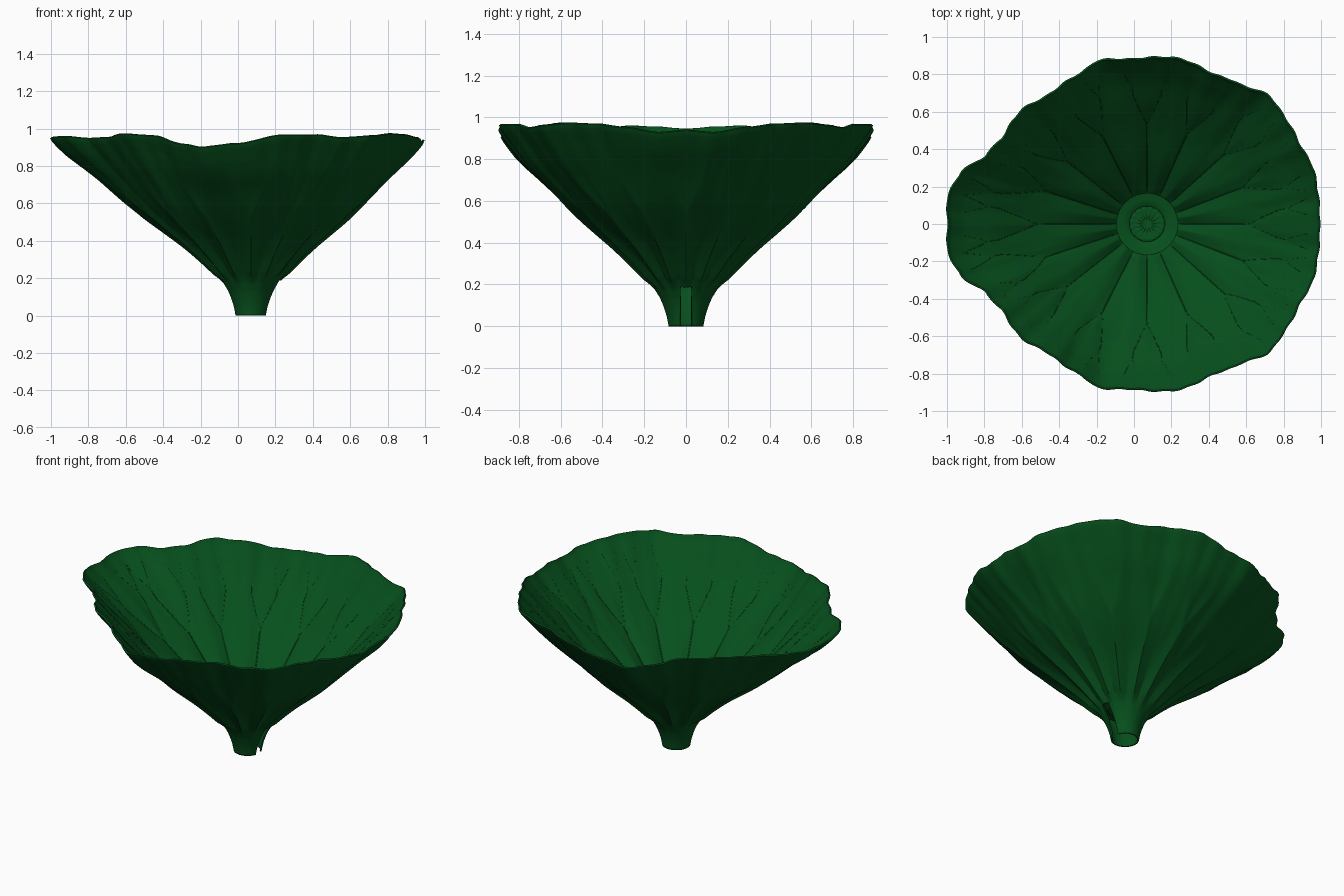
import bpy, bmesh, math
from mathutils import Vector

cube = bpy.data.objects.get("Cube")
if cube:
    bpy.data.objects.remove(cube)

CX = 0.07              # stem axis
COLS, ROWS = 480, 84

green = bpy.data.materials.new("leaf green")
green.use_nodes = True
colour = (0.002, 0.08, 0.012, 1)
green.diffuse_color = colour
green.node_tree.nodes["Principled BSDF"].inputs["Base Color"].default_value = colour

# angle, rim radius, rim height for one half; the other half mirrors it
RIM = [(0, .92, .94), (8, .925, .93), (19, .935, .955), (27, .92, .97), (37, .93, .975), (46, .945, .965),
       (57, .895, .955), (66, .877, .97), (79, .9, .97), (95, .885, .925), (107, .91, .905),
       (114, .88, .92), (127, .868, .965), (139, .907, .975), (149, .9, .955), (157, .936, .95),
       (165, 1.035, .96), (172, 1.075, .955), (180, 1.065, .945)]
# radius and height from the stem foot to the rim
PROFILE = [(.078, 0), (.088, .05), (.104, .1), (.126, .15), (.157, .205), (.22, .277), (.35, .397),
           (.55, .56), (.73, .742), (.84, .853), (.9, .92), (.92, .95)]
VEINS = [0, 21, 42, 66, 90, 117, 142, 162, 180]
VEINS += [-a for a in VEINS[1:-1]]


def spline(points, u):
    """Smooth curve through points, u in point indices."""
    i = min(int(u), len(points) - 2)
    f = u - i
    p = [Vector(points[max(0, min(len(points) - 1, i + k))]) for k in (-1, 0, 1, 2)]
    m0, m1 = (p[2] - p[0]) / 2, (p[3] - p[1]) / 2
    return (p[1] * (2 * f**3 - 3 * f**2 + 1) + m0 * (f**3 - 2 * f**2 + f)
            + p[2] * (3 * f**2 - 2 * f**3) + m1 * (f**3 - f**2))


def clamp(v):
    return max(0, min(1, v))


def rim_at(deg):
    d = abs(deg)
    i = max(k for k in range(len(RIM) - 1) if RIM[k][0] <= d)
    f = (d - RIM[i][0]) / (RIM[i + 1][0] - RIM[i][0])
    _, r, z = Vector(RIM[i]).lerp(Vector(RIM[i + 1]), f * f * (3 - 2 * f))
    return r + .003 * math.cos(math.radians(d * 45)), z


def branches(t):
    """Angular offsets of a vein's branches at radius fraction t."""
    if t < .6:
        return [0]
    a = 6.2 * clamp((t - .6) / .17) ** .7
    if t < .82:
        return [-a, a]
    b = 2.6 * clamp((t - .82) / .1) ** .7
    return [-a - b, -a + b, a - b, a + b]


def groove(deg, r, t):
    """Depth of the folds along the veins."""
    dist = min(abs((deg - v - o + 180) % 360 - 180) for v in VEINS for o in branches(t))
    d = math.radians(dist) * r
    crease = .009 * clamp((.95 - t) / .5) * math.exp(-d / .012)
    fold = (.022 - .02 * clamp((t - .25) / .6)) * math.exp(-(d / (.025 + .04 * t)) ** 2)
    return clamp((r - .12) / .08) * (crease + fold)


def surface(deg, v):
    """Point of the leaf at an angle, v running from stem foot to rim."""
    pr, pz = spline(PROFILE, (len(PROFILE) - 1) * v ** .8)
    deg = (deg + 180) % 360 - 180
    a, w, t = math.radians(deg), clamp((pr - .15) / .7), pr / PROFILE[-1][0]
    R, Z = rim_at(deg)
    r = pr * (1 + (R / .92 - 1) * w)
    z = pz + (Z - .95) * w ** 4 - groove(deg, r, t)
    # the sides hang a little lower before the lip
    z -= .02 * math.sin(a) ** 2 * math.exp(-((t - .84) / .11) ** 2)
    return Vector((CX + r * math.cos(a), r * math.sin(a), z)), t


def finish(name, bm):
    bmesh.ops.recalc_face_normals(bm, faces=bm.faces)
    me = bpy.data.meshes.new(name)
    bm.to_mesh(me)
    bm.free()
    me.materials.append(green)
    ob = bpy.data.objects.new(name, me)
    bpy.context.collection.objects.link(ob)
    bpy.ops.object.select_all(action='DESELECT')
    ob.select_set(True)
    bpy.context.view_layer.objects.active = ob
    bpy.ops.object.shade_smooth_by_angle(angle=math.radians(50))
    return ob


# Leaf funnel and its hollow stem, one folded sheet
bm = bmesh.new()
rows = [[bm.verts.new(surface(360 * i / COLS - 180, j / ROWS)[0]) for i in range(COLS)]
        for j in range(ROWS + 1)]
for low, high in zip(rows, rows[1:]):
    for i in range(COLS):
        k = (i + 1) % COLS
        bm.faces.new((low[i], low[k], high[k], high[i]))

# Slit along one side of the stem
for co, no in (((0, .026, 0), (0, 1, 0)), ((0, -.026, 0), (0, 1, 0)), ((0, 0, .19), (0, 0, 1))):
    near = [f for f in bm.faces if f.calc_center_median().z < .24]
    geom = near + list({e for f in near for e in f.edges}) + list({v for f in near for v in f.verts})
    bmesh.ops.bisect_plane(bm, geom=geom, plane_co=co, plane_no=no)
cut = [f for f in bm.faces if (c := f.calc_center_median()).z < .19 and abs(c.y) < .026 and c.x > CX]
bmesh.ops.delete(bm, geom=cut, context='FACES')
leaf = finish("leaf_funnel", bm)
shell = leaf.modifiers.new("thickness", 'SOLIDIFY')
shell.thickness = .01
shell.offset = 0

# Thin forked veins lying on the inside of the leaf
cu = bpy.data.curves.new("leaf_veins", 'CURVE')
cu.dimensions = '3D'
cu.bevel_depth = .0045
cu.bevel_resolution = 1
cu.materials.append(green)
for vein in VEINS:
    paths = {}
    for j in range(ROWS + 1):
        t = surface(vein, j / ROWS)[1]
        if .2 < t < .94:
            offsets = branches(t)
            for n, off in enumerate(offsets):
                point = surface(vein + off, j / ROWS)[0] + Vector((0, 0, .006))
                paths.setdefault((len(offsets), n), []).append(point)
    for (count, n), pts in paths.items():
        if count > 1:      # start each branch where its parent ends
            pts.insert(0, paths[(count // 2, n // 2)][-1])
        sp = cu.splines.new('POLY')
        sp.points.add(len(pts) - 1)
        for p, co in zip(sp.points, pts):
            p.co = (*co, 1)
            p.radius = 1 - .15 * count
bpy.context.collection.objects.link(bpy.data.objects.new("leaf_veins", cu))

# Round dished floor at the heart of the leaf, with a shallow ring and faint spokes
HEART = [(.015, .198), (.03, .2), (.075, .202), (.09, .203), (.095, .198), (.1, .204),
         (.13, .209), (.165, .218)]
SIDES = 64
bm = bmesh.new()
rings = []
for r, z in HEART:
    ring = []
    for i in range(SIDES):
        a = math.tau * i / SIDES
        spoke = .003 if i % 4 == 0 and .02 < r < .08 else 0
        ring.append(bm.verts.new((CX + r * math.cos(a), r * math.sin(a), z - spoke)))
    rings.append(ring)
for a, b in zip(rings, rings[1:]):
    for i in range(SIDES):
        k = (i + 1) % SIDES
        bm.faces.new((a[i], a[k], b[k], b[i]))
bm.faces.new(rings[0])
finish("leaf_heart", bm)
